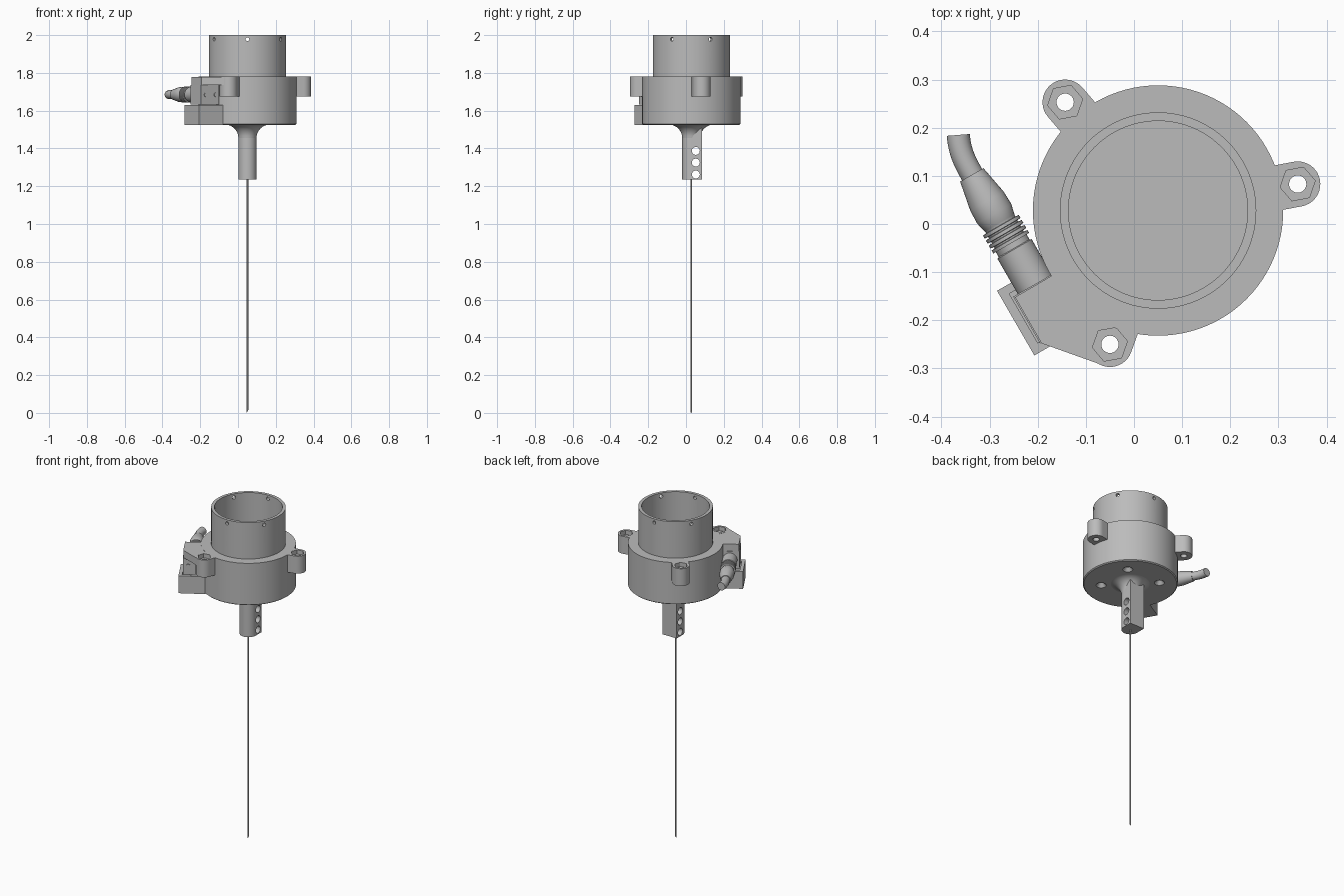
import bpy, bmesh, math
from mathutils import Vector, Matrix

cube = bpy.data.objects.get("Cube")
if cube:
    bpy.data.objects.remove(cube)

CX, CY = 0.05, 0.028
GREY = (0.5, 0.5, 0.5, 1)
grey = bpy.data.materials.new("plain grey")
grey.use_nodes = True
grey.diffuse_color = GREY
grey.node_tree.nodes["Principled BSDF"].inputs["Base Color"].default_value = GREY


def finish(name, bm):
    bmesh.ops.recalc_face_normals(bm, faces=bm.faces[:])
    mesh = bpy.data.meshes.new(name)
    bm.to_mesh(mesh)
    bm.free()
    mesh.materials.append(grey)
    ob = bpy.data.objects.new(name, mesh)
    bpy.context.collection.objects.link(ob)
    return ob


def prism(name, pts, z0, z1):
    bm = bmesh.new()
    face = bm.faces.new([bm.verts.new((x, y, z0)) for x, y in pts])
    top = bmesh.ops.extrude_face_region(bm, geom=[face])["geom"]
    bmesh.ops.translate(bm, vec=(0, 0, z1 - z0),
                        verts=[v for v in top if isinstance(v, bmesh.types.BMVert)])
    return finish(name, bm)


def lathe(name, profile, base, axis=(0, 0, 1), n=64):
    """Revolve (radius, height) pairs around an axis through base."""
    bm = bmesh.new()
    rings = []
    for r, h in profile:
        rings.append([bm.verts.new((r * math.cos(a), r * math.sin(a), h))
                      for a in (2 * math.pi * i / n for i in range(n))])
    for lo, hi in zip(rings, rings[1:]):
        for i in range(n):
            j = (i + 1) % n
            bm.faces.new((lo[i], lo[j], hi[j], hi[i]))
    bm.faces.new(rings[0])
    bm.faces.new(rings[-1])
    turn = Vector((0, 0, 1)).rotation_difference(Vector(axis)).to_matrix().to_4x4()
    bmesh.ops.transform(bm, matrix=Matrix.Translation(base) @ turn, verts=bm.verts[:])
    return finish(name, bm)


def rod(name, base, r, length, axis=(0, 0, 1), n=24):
    return lathe(name, [(r, 0), (r, length)], base, axis, n)


def cut(ob, cutters):
    for c in cutters:
        mod = ob.modifiers.new("cut", "BOOLEAN")
        mod.operation, mod.solver, mod.object = "DIFFERENCE", "EXACT", c
        bpy.context.view_layer.objects.active = ob
        bpy.ops.object.modifier_apply(modifier=mod.name)
        bpy.data.objects.remove(c)


def arc(cx, cy, r, a0, a1, n=20):
    return [(cx + r * math.cos(a0 + (a1 - a0) * i / n),
             cy + r * math.sin(a0 + (a1 - a0) * i / n)) for i in range(n + 1)]


# Round housing with countersunk screw holes underneath
housing = lathe("housing", [(0.254, 1.525), (0.26, 1.53), (0.26, 1.78)], (CX, CY, 0), n=96)
sinks = []
for k in range(4):
    a = math.radians(45 + 90 * k)
    spot = (CX + 0.16 * math.cos(a), CY + 0.16 * math.sin(a), 1.515)
    sinks.append(lathe("sink", [(0.036, 0), (0.012, 0.03), (0.012, 0.06)], spot, n=24))
cut(housing, sinks + [rod("cup_bore", (CX, CY, 1.76), 0.186, 0.1, n=96)])

# Open cup with six small radial holes near the rim
cup = lathe("cup", [(0.204, 1.765), (0.204, 2.0)], (CX, CY, 0), n=96)
cut(cup, [rod("bore", (CX, CY, 1.7), 0.186, 0.4, n=96)] +
    [rod("pin_hole", (CX, CY, 1.978), 0.01, 0.3,
         (math.cos(math.radians(30 + 60 * k)), math.sin(math.radians(30 + 60 * k)), 0), 16)
     for k in range(6)])

# Mounting lugs with hexagonal nut pockets and through holes
LUGS = [(-0.143, 0.253), (0.34, 0.083), (-0.05, -0.25)]
for i, (x, y) in enumerate(LUGS):
    a = math.atan2(y - CY, x - CX)
    root = 0.235
    bx, by = CX + root * math.cos(a), CY + root * math.sin(a)
    s, c = 0.047 * math.sin(a), 0.047 * math.cos(a)
    outline = arc(x, y, 0.047, a - math.pi / 2, a + math.pi / 2) + [(bx - s, by + c), (bx + s, by - c)]
    lug = prism("mounting_lug_%d" % (i + 1), outline, 1.675, 1.78)
    hexagon = arc(x, y, 0.037, a, a + 5 * math.pi / 3, 5)
    cut(lug, [rod("hole", (x, y, 1.6), 0.018, 0.3), prism("nut_pocket", hexagon, 1.755, 1.85)])

# Side flange that bridges the socket box and the front lug
flange = prism("socket_flange", [(-0.172, -0.108), (-0.247, -0.152), (-0.192, -0.248),
                                 (-0.066, -0.293), (-0.07, -0.25), (-0.04, -0.19), (-0.1, -0.1)],
               1.735, 1.779)
cut(flange, [rod("hole", (-0.05, -0.25, 1.6), 0.04, 0.3)])

# Everything on the side socket is aligned to this axis
AX = Vector((-0.5, 0.866, 0))
OUT = Vector((-0.866, -0.5, 0))


def slanted_box(name, corner, depth, length, z0, z1):
    c = Vector((*corner, 0))
    pts = [c, c + AX * length, c + AX * length - OUT * depth, c - OUT * depth]
    return prism(name, [(p.x, p.y) for p in pts], z0, z1)


slanted_box("socket_box", (-0.195, -0.248), 0.11, 0.112, 1.632, 1.736)
tray = slanted_box("socket_tray", (-0.207, -0.273), 0.147, 0.155, 1.525, 1.63)
cut(tray, [slanted_box("pocket", (-0.2, -0.247), 0.08, 0.118, 1.55, 1.7)])
for k in (0.03, 0.09):
    p = Vector((-0.195, -0.248, 1.684)) - OUT * k - AX * 0.004
    rod("socket_screw", p, 0.012, 0.01, AX, 16)

# Plug with grip ribs and tapered strain relief
plug = [(0.041, 0), (0.041, 0.09), (0.037, 0.092), (0.037, 0.104)]
for k in range(4):
    h = 0.104 + 0.012 * k
    plug += [(0.043, h), (0.043, h + 0.007), (0.035, h + 0.008), (0.035, h + 0.011)]
plug += [(0.036, 0.153), (0.041, 0.175), (0.040, 0.205), (0.028, 0.268)]
lathe("cable_plug", plug, (-0.203, -0.13, 1.685), AX, 32)

# Short bent cable end
curve = bpy.data.curves.new("cable_path", "CURVE")
curve.dimensions, curve.bevel_depth, curve.bevel_resolution = "3D", 0.024, 5
curve.use_fill_caps = True
spline = curve.splines.new("BEZIER")
spline.bezier_points.add(1)
ends = [(Vector((-0.328, 0.088, 1.685)), AX), (Vector((-0.365, 0.185, 1.685)), Vector((-0.08, 1, 0)))]
for bp, (co, d) in zip(spline.bezier_points, ends):
    bp.co, bp.handle_left, bp.handle_right = co, co - d * 0.04, co + d * 0.04
cable = bpy.data.objects.new("cable_end", curve)
bpy.context.collection.objects.link(cable)
curve.materials.append(grey)

# Flared neck under the housing
flare = [(0.045, 1.44)] + [(0.048 + 0.07 * (1 - math.cos(t)), 1.455 + 0.071 * math.sin(t))
                           for t in (math.pi / 2 * i / 10 for i in range(11))]
lathe("neck_flare", flare, (CX, CY, 0))

# Stem: round at the front, square at the back, with three cross holes
stem = prism("stem", arc(CX, CY, 0.048, math.pi, 2 * math.pi) +
             [(CX + 0.048, 0.086), (CX - 0.048, 0.086)], 1.235, 1.53)
cut(stem, [rod("cross_hole", (CX - 0.2, 0.052, z), 0.021, 0.4, (1, 0, 0))
           for z in (1.262, 1.325, 1.387)])

# Long thin needle with a slanted tip
needle = rod("needle", (CX, CY, 0), 0.0045, 1.3, n=12)
for v in needle.data.vertices:
    if v.co.z < 0.1:
        v.co.z = (v.co.x - CX + 0.0045) * 1.6

# Smooth round surfaces while keeping the edges crisp
for ob in bpy.context.scene.objects:
    ob.select_set(ob.type == "MESH")
bpy.context.view_layer.objects.active = housing
bpy.ops.object.shade_smooth_by_angle(angle=math.radians(30))
